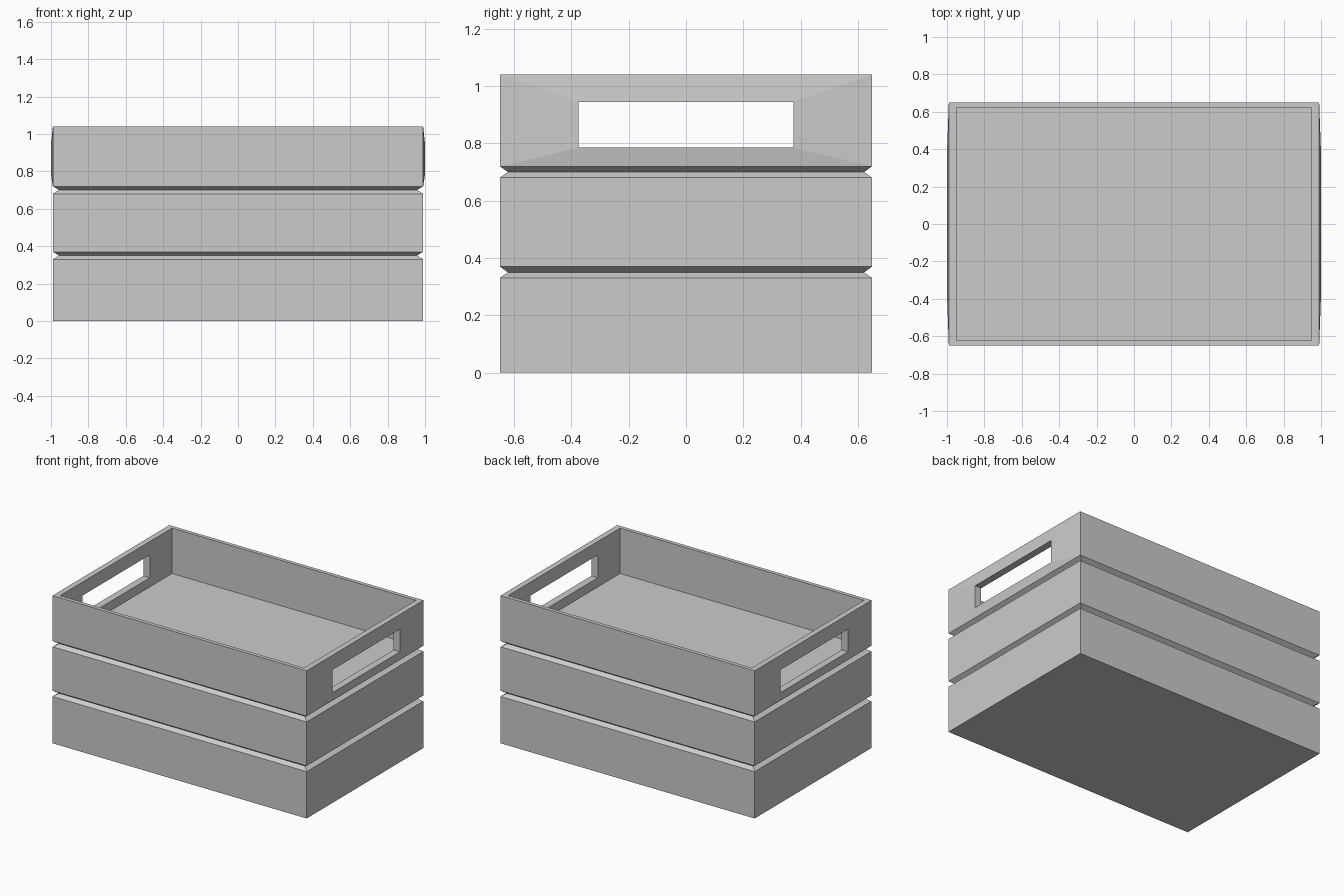
import bpy
import bmesh

cube = bpy.data.objects.get("Cube")
if cube:
    bpy.data.objects.remove(cube, do_unlink=True)

grey = bpy.data.materials.new("light_grey")
grey.use_nodes = True
colour = (0.6, 0.6, 0.6, 1)
grey.diffuse_color = colour
grey.node_tree.nodes["Principled BSDF"].inputs["Base Color"].default_value = colour

OUTER = (0.99, 0.65)     # half sizes of the outside
GROOVE = (0.957, 0.622)  # half sizes at the bottom of a groove
INNER = (0.95, 0.623)    # half sizes of the tray
FLOOR, TOP = 0.72, 1.04

bm = bmesh.new()


def ring(half, z):
    """Four corners, counter-clockwise from front left of the plan."""
    x, y = half
    return [bm.verts.new((sx * x, sy * y, z))
            for sx, sy in ((-1, -1), (1, -1), (1, 1), (-1, 1))]


def bridge(a, b, sides=range(4)):
    for i in sides:
        j = (i + 1) % 4
        bm.faces.new((a[i], a[j], b[j], b[i]))


# Stacked boards separated by V grooves
profile = [(OUTER, 0)]
for z in (0.35, 0.70):
    profile += [(OUTER, z - 0.02), (GROOVE, z), (OUTER, z + 0.02)]
rings = [ring(*p) for p in profile]
for a, b in zip(rings, rings[1:]):
    bridge(a, b)
bm.faces.new(rings[0][::-1])

# Top board: long sides, rim and tray floor
low, high = rings[-1], ring(OUTER, TOP)
rim, tray = ring(INNER, TOP), ring(INNER, FLOOR)
bridge(low, high, (0, 2))
bridge(high, rim)
bridge(rim, tray, (0, 2))
bm.faces.new(tray)

# End walls: slightly raised outer frame, flat inner frame, handle hole between
for s, i, j in ((1, 1, 2), (-1, 3, 0)):
    def hole(x):
        return [bm.verts.new((s * x, s * y, z)) for y, z in
                ((-0.375, 0.785), (0.375, 0.785), (0.375, 0.945), (-0.375, 0.945))]
    outside, inside = hole(1.0), hole(INNER[0])
    bridge([low[i], low[j], high[j], high[i]], outside)
    bridge(outside, inside)
    bridge(inside, [tray[i], tray[j], rim[j], rim[i]])

bmesh.ops.recalc_face_normals(bm, faces=bm.faces)
mesh = bpy.data.meshes.new("crate")
bm.to_mesh(mesh)
bm.free()
mesh.materials.append(grey)
crate = bpy.data.objects.new("crate", mesh)
bpy.context.collection.objects.link(crate)
